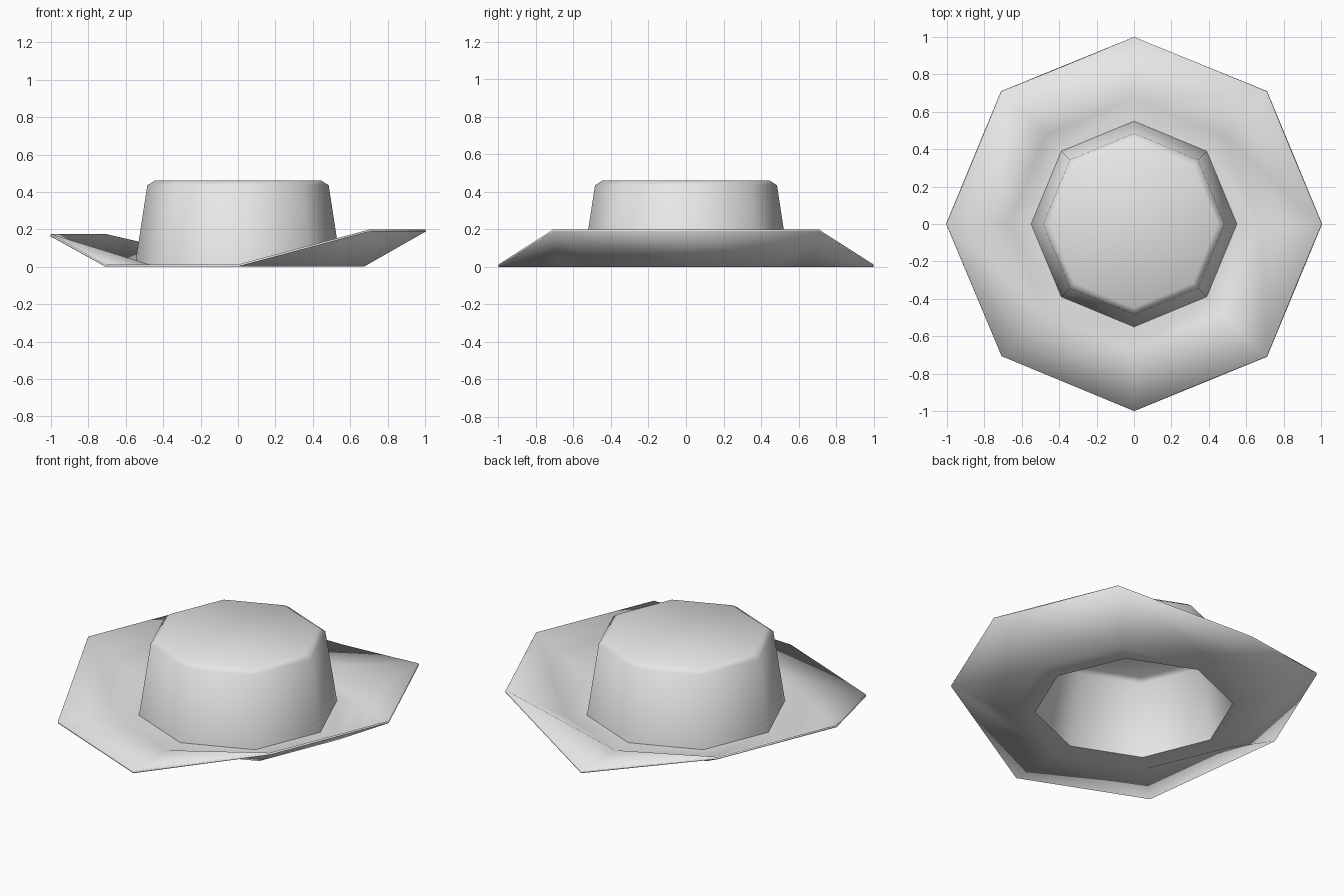
import bpy, bmesh
from math import cos, sin, tau

cube = bpy.data.objects.get("Cube")
if cube:
    bpy.data.objects.remove(cube)

SIDES = 8
SHEET = 0.012


def make_material(name, color):
    mat = bpy.data.materials.new(name)
    mat.use_nodes = True
    mat.diffuse_color = color
    mat.node_tree.nodes["Principled BSDF"].inputs["Base Color"].default_value = color
    return mat


def ring(bm, radius, heights):
    return [bm.verts.new((radius * cos(tau * i / SIDES), radius * sin(tau * i / SIDES), z))
            for i, z in enumerate(heights)]


def bridge(bm, outer, inner):
    """Join two rings; twisted panels fold from their raised outer corner."""
    for i in range(SIDES):
        j = (i + 1) % SIDES
        a, b, c, d = outer[i], outer[j], inner[j], inner[i]
        if abs(a.co.z - b.co.z) < 0.001:
            bm.faces.new((a, b, c, d))
        elif a.co.z > b.co.z:
            bm.faces.new((a, b, c))
            bm.faces.new((a, c, d))
        else:
            bm.faces.new((a, b, d))
            bm.faces.new((b, c, d))


grey = make_material("light grey felt", (0.8, 0.8, 0.8, 1))
bm = bmesh.new()

# Brim edge: turned up on the left and at the back right corner
low, left, right = SHEET, 0.2, 0.175
edge = ring(bm, 1.0, [left, left, low, right, right, low, low, left])
fold = ring(bm, 0.67, [SHEET] * SIDES)
bridge(bm, edge, fold)

# Flat inner brim, crown wall and shoulder
previous = fold
for radius, z in ((0.55, SHEET), (0.485, 0.435), (0.447, 0.46)):
    current = ring(bm, radius, [z] * SIDES)
    bridge(bm, previous, current)
    previous = current

# Crown top
bm.faces.new(previous)
bm.normal_update()

mesh = bpy.data.meshes.new("hat")
bm.to_mesh(mesh)
bm.free()
mesh.materials.append(grey)
hat = bpy.data.objects.new("hat", mesh)
bpy.context.collection.objects.link(hat)

# Smooth panels with a crisp crown base
bpy.ops.object.select_all(action='DESELECT')
hat.select_set(True)
bpy.context.view_layer.objects.active = hat
bpy.ops.object.shade_smooth_by_angle(angle=1.2)

# Thin sheet thickness, inwards and downwards
solid = hat.modifiers.new("sheet thickness", 'SOLIDIFY')
solid.thickness = SHEET
solid.offset = -1
